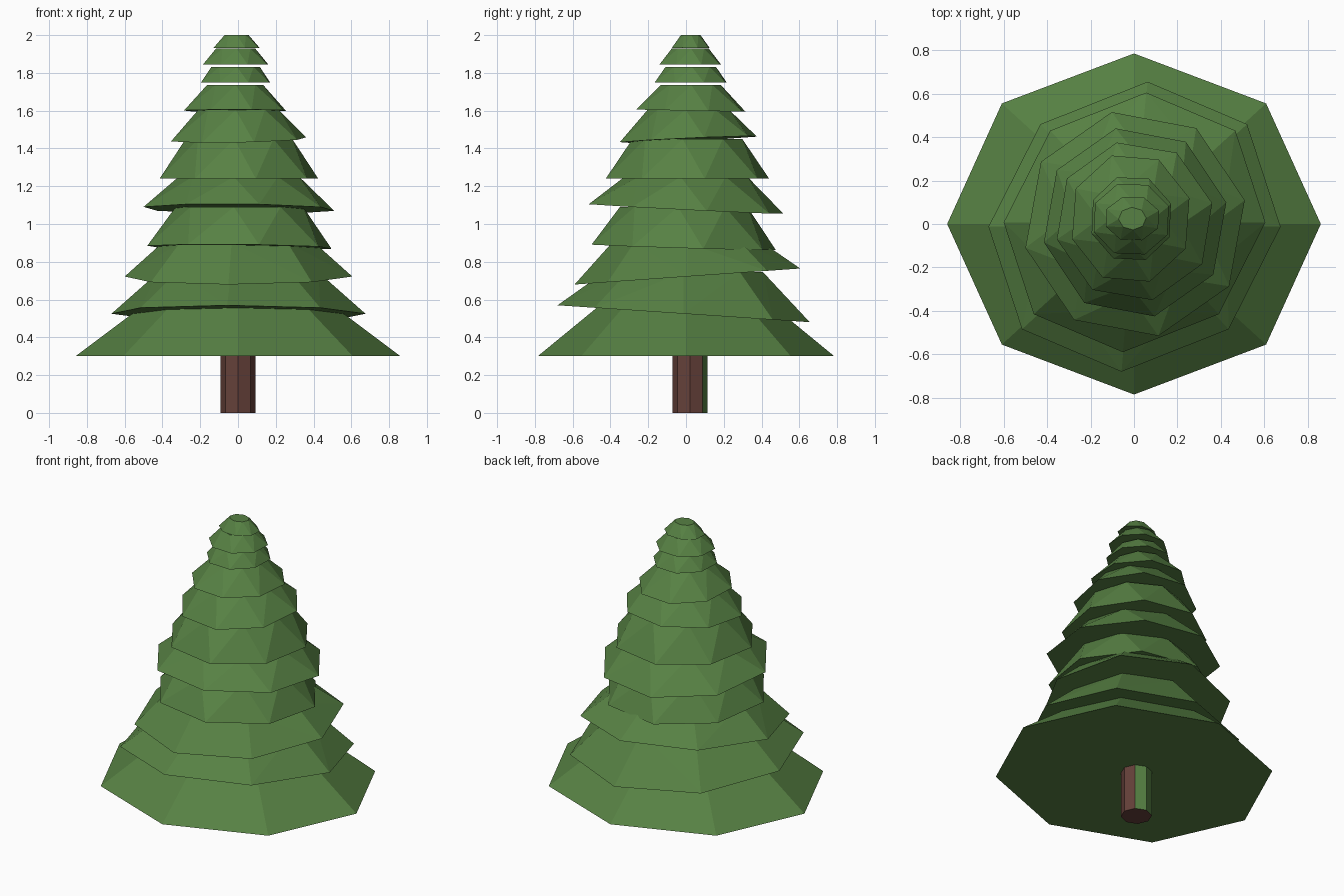
import bpy, bmesh, math

if "Cube" in bpy.data.objects:
    bpy.data.objects.remove(bpy.data.objects["Cube"])


def material(name, rgb):
    m = bpy.data.materials.new(name)
    m.diffuse_color = (*rgb, 1)
    m.use_nodes = True
    m.node_tree.nodes["Principled BSDF"].inputs["Base Color"].default_value = m.diffuse_color
    return m


green = material("pine green", (0.095, 0.22, 0.057))
brown = material("bark brown", (0.13, 0.052, 0.042))


def finish(bm, name, mats):
    bmesh.ops.recalc_face_normals(bm, faces=bm.faces)
    me = bpy.data.meshes.new(name)
    bm.to_mesh(me)
    bm.free()
    for m in mats:
        me.materials.append(m)
    ob = bpy.data.objects.new(name, me)
    bpy.context.collection.objects.link(ob)
    return ob


def tier(name, x0, x1, y0, y1, z, zt, ratio, tilt_x=0, tilt_y=0, rot=0, twist=0, shear=0):
    """Eight-sided closed frustum; bottom ring tilted, top ring flat and twisted."""
    cx, cy = (x0 + x1) / 2, (y0 + y1) / 2
    reach = max(math.cos(math.radians(rot)), math.cos(math.radians(45 - rot)))
    rx, ry = (x1 - x0) / 2 / reach, (y1 - y0) / 2 / reach
    bm = bmesh.new()
    for k in range(8):
        for top in (0, 1):
            a = math.radians(k * 45 + rot - twist * top)
            s = ratio if top else 1
            u, v = rx * s * math.cos(a), ry * s * math.sin(a)
            h = zt if top else z + tilt_x * u + tilt_y * v
            bm.verts.new((cx + u + shear * v, cy + v, h))
    bmesh.ops.convex_hull(bm, input=bm.verts)
    return finish(bm, name, [green])


# Trunk: octagonal post, two back faces green
bm = bmesh.new()
bmesh.ops.create_cone(bm, cap_ends=True, segments=8, radius1=0.093, radius2=0.093, depth=0.4)
for v in bm.verts:
    a = round(math.atan2(v.co.y, v.co.x) / (math.pi / 4)) * math.pi / 4
    v.co = (0.093 * math.cos(a), 0.022 + 0.093 * math.sin(a), v.co.z + 0.2)
bm.normal_update()
for f in bm.faces:
    f.material_index = 1 if f.normal.y > 0.5 else 0
finish(bm, "trunk", [brown, green])

# Branch tiers, bottom to top
tiers = [
    # x0, x1, y0, y1, z, top z, top ratio, tilt x, tilt y, rot, twist, shear
    (-0.86, 0.86, -0.785, 0.785, 0.30, 0.59, 0.55, 0, 0, 0, 0, 0),
    (-0.67, 0.675, -0.68, 0.655, 0.525, 0.745, 0.63, 0, -0.067, 0, 0, 0.09),
    (-0.60, 0.605, -0.59, 0.605, 0.722, 0.90, 0.67, 0, 0.071, 0, 0, 0.09),
    (-0.48, 0.495, -0.50, 0.475, 0.877, 1.09, 0.68, -0.01, -0.03, 12, 17, 0),
    (-0.50, 0.51, -0.515, 0.515, 1.08, 1.25, 0.62, -0.01, -0.05, 12, 17, 0),
    (-0.415, 0.425, -0.425, 0.44, 1.24, 1.45, 0.66, 0, 0, 12, 17, 0),
    (-0.355, 0.36, -0.35, 0.375, 1.448, 1.605, 0.58, 0.02, 0.045, 13, 17, 0),
    (-0.285, 0.255, -0.265, 0.315, 1.60, 1.737, 0.52, 0, -0.02, 18, 17, 0),
    (-0.195, 0.17, -0.165, 0.215, 1.75, 1.832, 0.66, 0, 0, 20, 17, 0),
    (-0.185, 0.16, -0.14, 0.185, 1.845, 1.928, 0.57, 0, 0, 20, 17, 0),
    (-0.13, 0.115, -0.075, 0.125, 1.932, 2.0, 0.49, 0, 0, 20, 17, 0),
]
for i, t in enumerate(tiers, 1):
    tier(f"branch_tier_{i}", *t)
